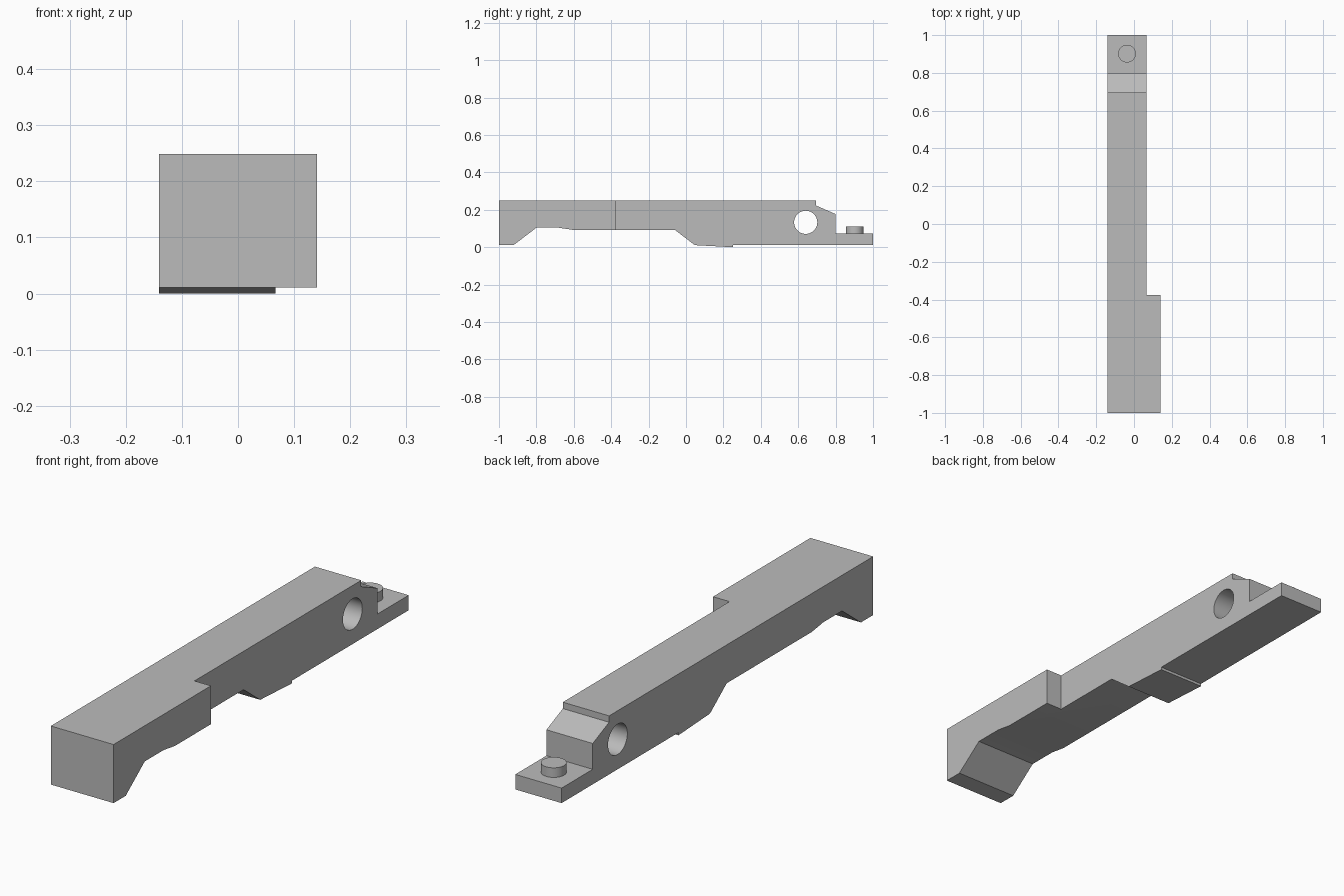
import bpy, bmesh, math
from mathutils import Matrix

if "Cube" in bpy.data.objects:
    bpy.data.objects.remove(bpy.data.objects["Cube"])

grey = bpy.data.materials.new("grey metal")
grey.diffuse_color = (0.5, 0.5, 0.5, 1)
grey.use_nodes = True
grey.node_tree.nodes["Principled BSDF"].inputs["Base Color"].default_value = grey.diffuse_color

LEFT, NARROW, RIGHT = -0.141, 0.067, 0.141   # x limits


def finish(bm, name):
    bmesh.ops.recalc_face_normals(bm, faces=bm.faces)
    mesh = bpy.data.meshes.new(name)
    bm.to_mesh(mesh)
    bm.free()
    mesh.materials.append(grey)
    obj = bpy.data.objects.new(name, mesh)
    bpy.context.collection.objects.link(obj)
    return obj


def prism(name, profile, x0, x1):
    """Extrude a (y, z) outline along x."""
    bm = bmesh.new()
    face = bm.faces.new([bm.verts.new((x0, y, z)) for y, z in profile])
    ext = bmesh.ops.extrude_face_region(bm, geom=[face])["geom"]
    verts = [v for v in ext if isinstance(v, bmesh.types.BMVert)]
    bmesh.ops.translate(bm, verts=verts, vec=(x1 - x0, 0, 0))
    return finish(bm, name)


def cylinder(name, radius, depth, matrix):
    bm = bmesh.new()
    bmesh.ops.create_cone(bm, cap_ends=True, segments=48, radius1=radius,
                          radius2=radius, depth=depth, matrix=matrix)
    return finish(bm, name)


def cut(obj, cutter):
    mod = obj.modifiers.new(cutter.name, 'BOOLEAN')
    mod.operation = 'DIFFERENCE'
    mod.solver = 'EXACT'
    mod.object = cutter
    cutter.hide_render = True
    cutter.hide_set(True)


def smooth(obj):
    bpy.ops.object.select_all(action='DESELECT')
    obj.select_set(True)
    bpy.context.view_layer.objects.active = obj
    bpy.ops.object.shade_smooth_by_angle(angle=math.radians(30))


# Bar: side outline with the raised underside, small catch ramp and rear tongue
outline = [(-1, 0.011), (-0.922, 0.011), (-0.80, 0.104), (-0.68, 0.104),
           (-0.607, 0.093), (-0.06, 0.093), (0.047, 0.011), (0.25, 0.0),
           (0.25, 0.011), (1, 0.011), (1, 0.072), (0.80, 0.072),
           (0.80, 0.177), (0.695, 0.223), (0.695, 0.249), (-1, 0.249)]
bar = prism("bar", outline, LEFT, RIGHT)

# Side relief that narrows the rear of the bar
relief = prism("side_relief_cutter",
               [(-0.375, -0.1), (1.1, -0.1), (1.1, 0.4), (-0.375, 0.4)],
               NARROW, 0.3)
cut(bar, relief)

# Round cross hole
hole = cylinder("cross_hole_cutter", 0.062, 0.8,
                Matrix.Translation((0, 0.64, 0.133)) @ Matrix.Rotation(math.pi / 2, 4, 'Y'))
cut(bar, hole)

# Apply the cuts, then keep the edges crisp
bpy.context.view_layer.objects.active = bar
for mod in list(bar.modifiers):
    bpy.ops.object.modifier_apply(modifier=mod.name)
for helper in (relief, hole):
    bpy.data.objects.remove(helper)
smooth(bar)

# Peg on the rear tongue
peg = cylinder("peg", 0.047, 0.05, Matrix.Translation((-0.037, 0.902, 0.086)))
smooth(peg)
